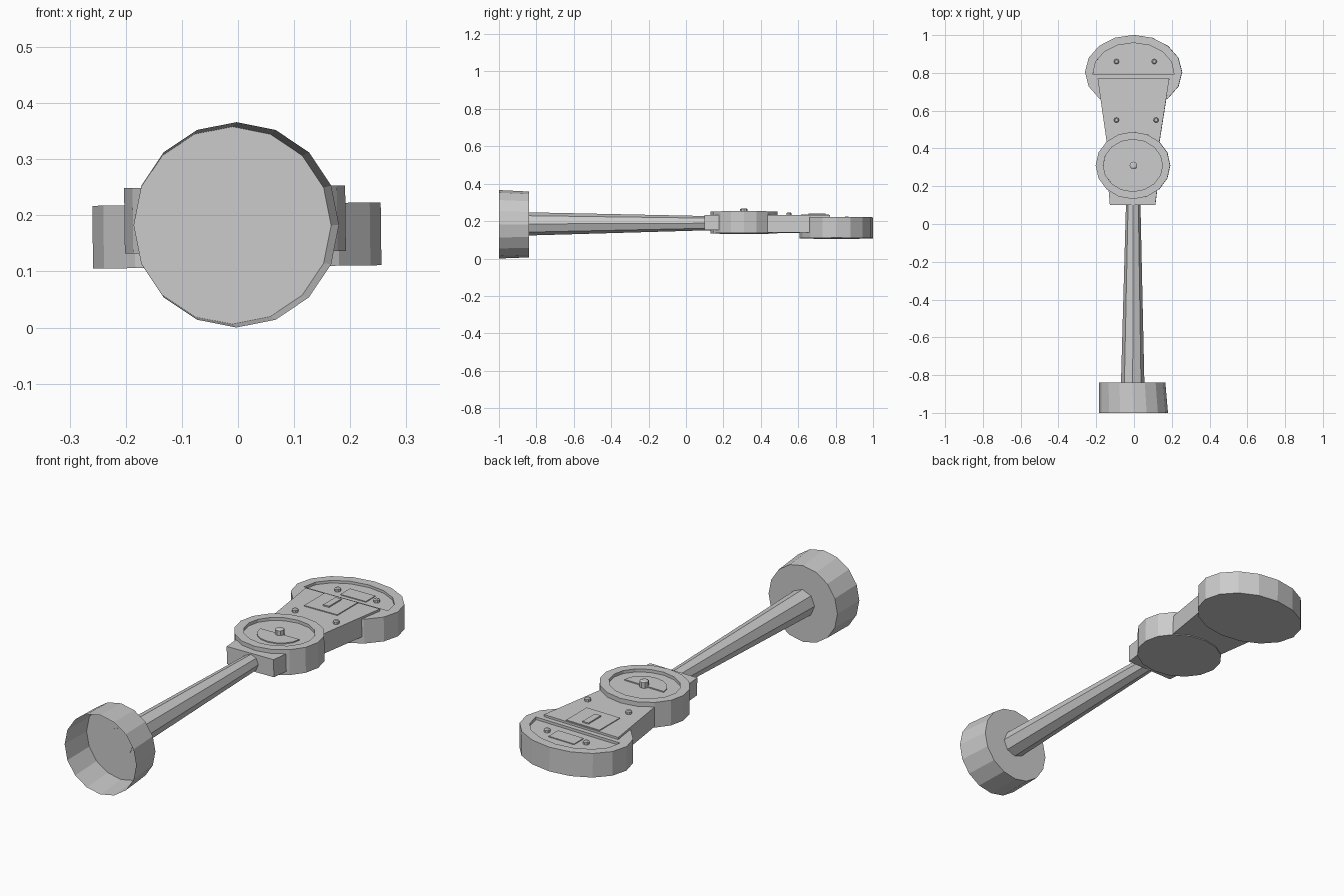
import bpy, bmesh
from math import cos, sin, pi
from mathutils import Vector, Matrix

if "Cube" in bpy.data.objects:
    bpy.data.objects.remove(bpy.data.objects["Cube"])

TILT = Matrix.Rotation(-0.012, 4, 'Y')  # slight roll of the head parts

def finish(name, bm, tilt=True):
    if tilt:
        bm.transform(TILT)
    bmesh.ops.recalc_face_normals(bm, faces=bm.faces)
    me = bpy.data.meshes.new(name)
    bm.to_mesh(me)
    bm.free()
    ob = bpy.data.objects.new(name, me)
    bpy.context.collection.objects.link(ob)
    return ob

def prism(pts, z0, z1):
    bm = bmesh.new()
    lo = [bm.verts.new((x, y, z0)) for x, y in pts]
    hi = [bm.verts.new((x, y, z1)) for x, y in pts]
    bm.faces.new(lo[::-1])
    bm.faces.new(hi)
    n = len(pts)
    for i in range(n):
        j = (i + 1) % n
        bm.faces.new((lo[i], lo[j], hi[j], hi[i]))
    bm.normal_update()
    return bm

def ellipse(cx, cy, rx, ry, n, a0=0.0, sweep=2 * pi):
    full = sweep > 6
    d = n if full else n - 1
    return [(cx + rx * cos(a0 + sweep * i / d), cy + ry * sin(a0 + sweep * i / d)) for i in range(n)]

def rect(cx, cy, w, h):
    return [(cx + sx * w / 2, cy + sy * h / 2) for sx, sy in ((-1, -1), (1, -1), (1, 1), (-1, 1))]

def recess(bm, face, width, depth):
    # inset a face, then sink it with upright walls
    bmesh.ops.inset_region(bm, faces=[face], thickness=width)
    ext = bmesh.ops.extrude_discrete_faces(bm, faces=[face])['faces'][0]
    bmesh.ops.translate(bm, verts=ext.verts[:], vec=(0, 0, -depth))

def tube(name, rings, n, caps):
    # rings: (y, x, z, radius), caps: indices of closed rings
    bm = bmesh.new()
    loops = [[bm.verts.new((x + r * cos(2 * pi * i / n), y, z + r * sin(2 * pi * i / n)))
              for i in range(n)] for y, x, z, r in rings]
    for a, b in zip(loops, loops[1:]):
        for i in range(n):
            j = (i + 1) % n
            bm.faces.new((a[i], a[j], b[j], b[i]))
    for c in caps:
        bm.faces.new(loops[c])
    return finish(name, bm, False)

# hollow foot cup, open to the front
tube("foot_cup", [(-1.0, -0.003, 0.187, 0.183), (-0.84, -0.01, 0.186, 0.176)], 16, [1])

# tapered eight-sided pole
tube("pole", [(-0.842, -0.007, 0.189, 0.062), (0.16, -0.004, 0.193, 0.037)], 8, [0, 1])

# collar block where the pole meets the dial
finish("collar", prism([(-0.125, 0.1), (0.115, 0.1), (0.13, 0.22), (-0.135, 0.22)], 0.155, 0.236))

# round dial with sunken face
bm = prism(ellipse(-0.003, 0.31, 0.197, 0.178, 16), 0.138, 0.255)
recess(bm, max(bm.faces, key=lambda f: f.calc_center_median().z), 0.04, 0.014)
finish("dial", bm)
finish("dial_half_plate", prism(ellipse(0, 0.31, 0.1, 0.09, 9, pi, pi), 0.235, 0.246))

# tapered body
finish("body", prism([(-0.14, 0.42), (0.135, 0.42), (0.19, 0.77), (-0.19, 0.77)], 0.142, 0.234))
finish("slot_plate", prism(rect(-0.005, 0.69, 0.17, 0.15), 0.22, 0.238))
finish("coin_slot", prism(rect(-0.005, 0.70, 0.03, 0.09), 0.22, 0.244))

# wide rounded head, its outer half sunken behind a rim
bm = prism(ellipse(0, 0.804, 0.257, 0.197, 16, pi / 2), 0.112, 0.224)
bmesh.ops.bisect_plane(bm, geom=bm.verts[:] + bm.edges[:] + bm.faces[:],
                       plane_co=(0, 0.775, 0), plane_no=(0, 1, 0))
bm.normal_update()
top = [f for f in bm.faces if f.normal.z > 0.9]
window = max(top, key=lambda f: f.calc_center_median().y)
bmesh.ops.inset_region(bm, faces=[window], thickness=0.042)
for v in window.verts:
    if v.co.y < 0.83:
        v.co.y = 0.792
bm.normal_update()
ext = bmesh.ops.extrude_discrete_faces(bm, faces=[window])['faces'][0]
bmesh.ops.translate(bm, verts=ext.verts[:], vec=(0, 0, -0.012))
finish("head", bm)
finish("window_plate", prism(rect(0.01, 0.865, 0.13, 0.07), 0.2, 0.216))

# screws and dial knob
for i, (x, y, r, z) in enumerate([(-0.09, 0.86, 0.014, 0.223), (0.11, 0.86, 0.014, 0.223),
                                  (-0.09, 0.55, 0.014, 0.245), (0.12, 0.55, 0.014, 0.245),
                                  (0.0, 0.31, 0.02, 0.268)]):
    bm = prism(ellipse(x, y, r, r, 8), z - 0.04, z)
    cap = max(bm.faces, key=lambda f: f.calc_center_median().z)
    bmesh.ops.inset_region(bm, faces=[cap], thickness=r * 0.4, depth=0.004)
    finish("knob" if i == 4 else "screw_%d" % i, bm)

# settle everything on z = 0
low = min(v.co.z for o in bpy.data.objects for v in o.data.vertices)
for o in bpy.data.objects:
    for v in o.data.vertices:
        v.co.z -= low
